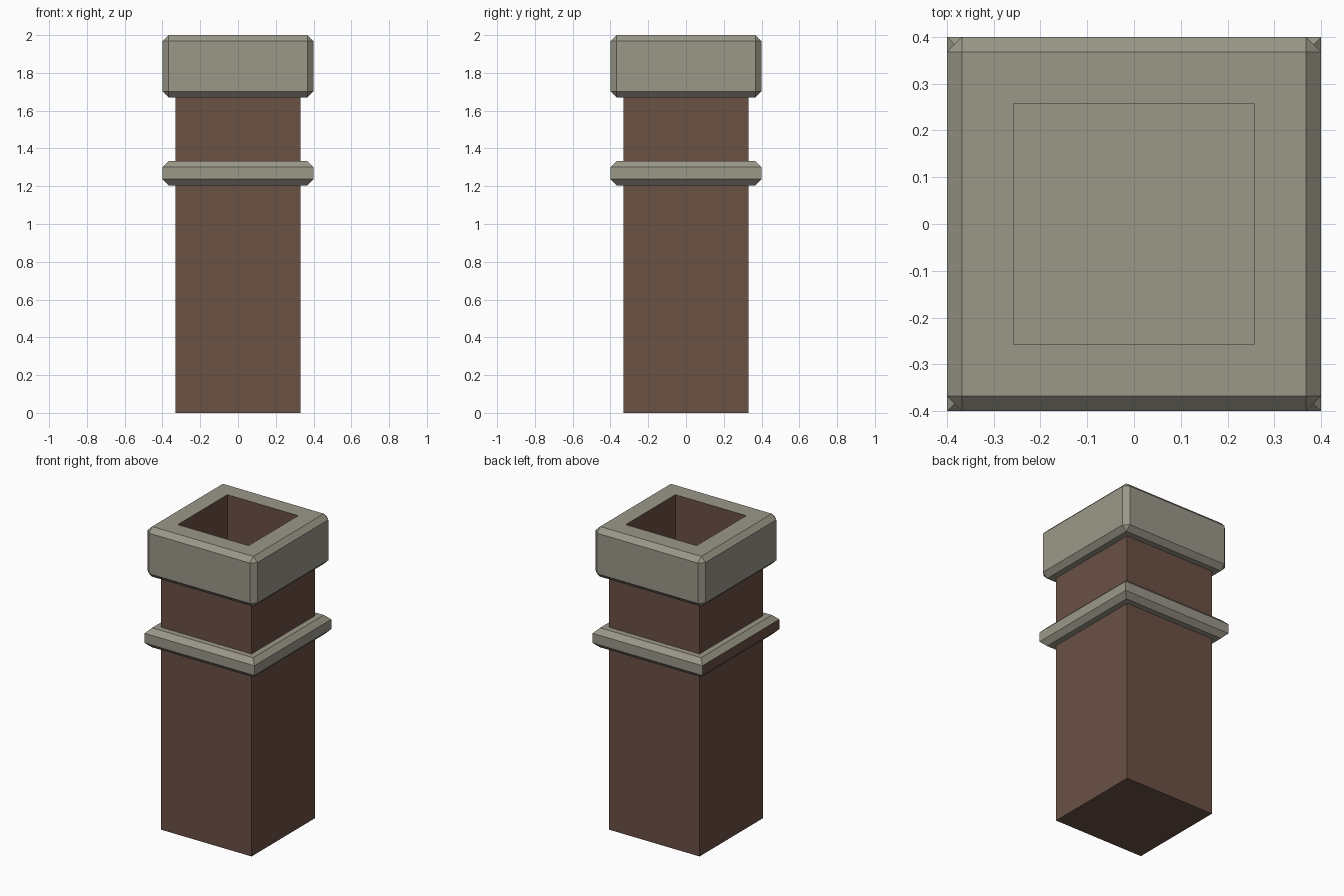
import bpy
import bmesh
from mathutils import Matrix

default = bpy.data.objects.get("Cube")
if default:
    bpy.data.objects.remove(default, do_unlink=True)

POST, TRIM, CHAMFER = 0.33, 0.40, 0.032
STONE, BRICK = 0, 1


def make_material(name, rgb):
    mat = bpy.data.materials.new(name)
    mat.use_nodes = True
    color = (*rgb, 1.0)
    mat.diffuse_color = color
    bsdf = next(n for n in mat.node_tree.nodes if n.type == "BSDF_PRINCIPLED")
    bsdf.inputs["Base Color"].default_value = color
    return mat


materials = [make_material("warm grey stone", (0.328, 0.309, 0.250)),
             make_material("brown brick", (0.147, 0.082, 0.060))]


def block(half, low, high):
    """Square block centred on the z axis."""
    bm = bmesh.new()
    size = Matrix.Diagonal((2 * half, 2 * half, high - low, 1))
    bmesh.ops.create_cube(bm, size=1, matrix=Matrix.Translation((0, 0, (low + high) / 2)) @ size)
    return bm


def chamfer(bm, edges):
    bmesh.ops.bevel(bm, geom=edges, offset=CHAMFER, offset_type="OFFSET",
                    segments=1, profile=0.5, affect="EDGES")


def end_face(bm, sign):
    return max(bm.faces, key=lambda f: sign * f.calc_center_median().z)


def inset_end(bm, sign, half):
    """Inset the top (+1) or bottom (-1) face to a given half width."""
    bm.normal_update()
    face = end_face(bm, sign)
    reach = max(v.co.x for v in face.verts)
    bmesh.ops.inset_region(bm, faces=[face], thickness=reach - half, use_even_offset=True)
    return face


def remove_face(bm, face):
    bmesh.ops.delete(bm, geom=[face], context="FACES_ONLY")


def finish(bm, name):
    bm.normal_update()
    mesh = bpy.data.meshes.new(name)
    bm.to_mesh(mesh)
    bm.free()
    for mat in materials:
        mesh.materials.append(mat)
    obj = bpy.data.objects.new(name, mesh)
    bpy.context.collection.objects.link(obj)


# Brick shaft, open where the cap sits on it
bm = block(POST, 0, 1.67)
remove_face(bm, end_face(bm, 1))
for f in bm.faces:
    f.material_index = BRICK
finish(bm, "brick_shaft")

# Stone band hugging the shaft, with one brick-coloured side
bm = block(TRIM, 1.205, 1.333)
chamfer(bm, [e for e in bm.edges if abs(e.verts[0].co.z - e.verts[1].co.z) < 0.001])
for sign in (1, -1):
    remove_face(bm, inset_end(bm, sign, POST))
for f in bm.faces:
    if f.normal.x < -0.9:
        f.material_index = BRICK
finish(bm, "stone_band")

# Stone cap, chamfered all round, with a brick-lined flue and stone floor
bm = block(TRIM, 1.67, 2.0)
chamfer(bm, bm.edges[:])
remove_face(bm, inset_end(bm, -1, POST))
floor = inset_end(bm, 1, 0.258)
before = set(bm.faces)
extruded = bmesh.ops.extrude_discrete_faces(bm, faces=[floor])["faces"][0]
rim = [v for v in extruded.verts]
bmesh.ops.translate(bm, verts=rim, vec=(0, 0, -0.38))
for f in bm.faces:
    if f not in before and f is not extruded:
        f.material_index = BRICK
finish(bm, "stone_cap")
